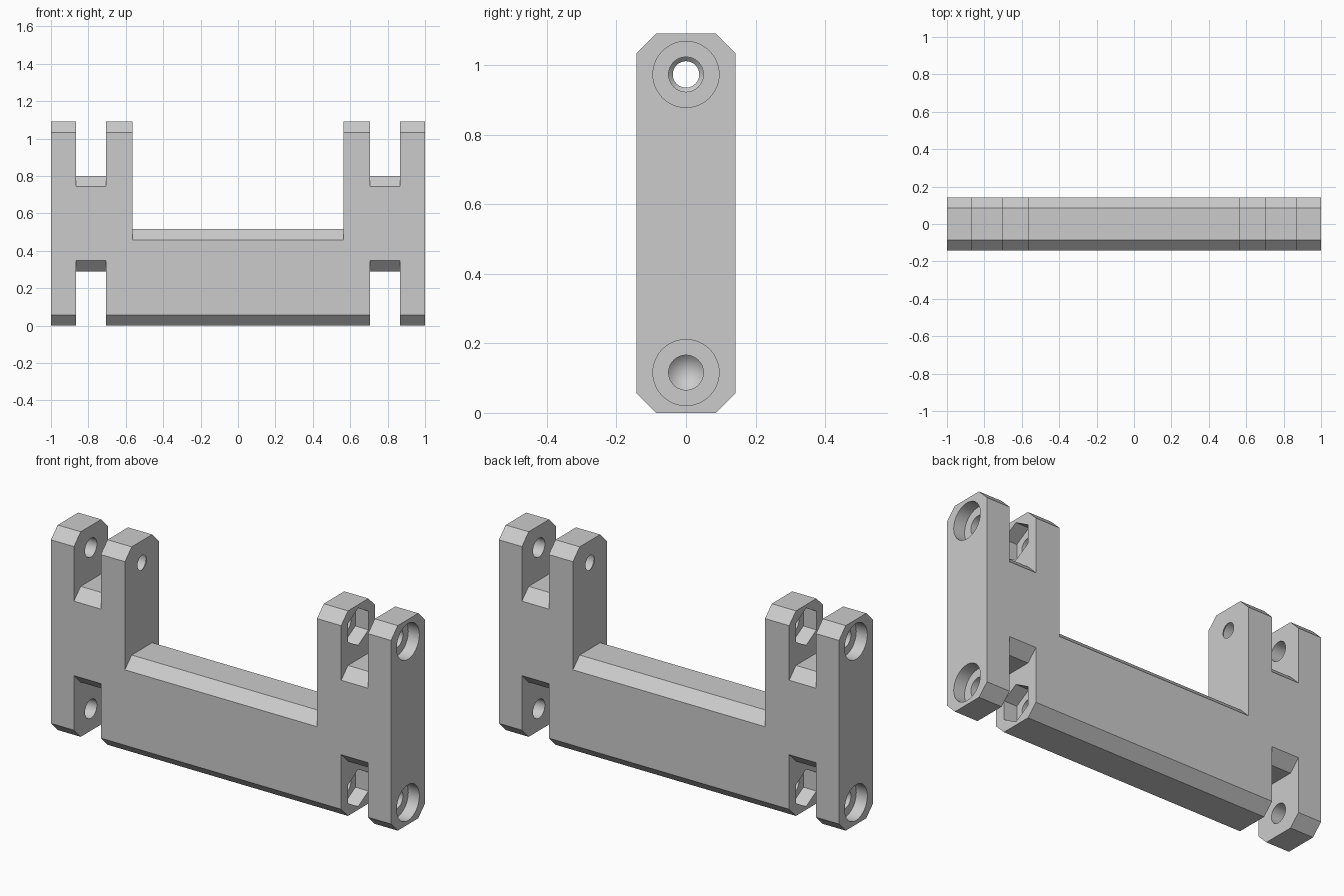
import bpy, bmesh, math

if "Cube" in bpy.data.objects:
    bpy.data.objects.remove(bpy.data.objects["Cube"], do_unlink=True)

HALF_Y, HEIGHT, BEVEL = 0.143, 1.09, 0.057
OUTER, SLOT_IN, BAR = 0.865, 0.707, 0.565      # prong edges along x
BOLT_HEIGHTS = (0.116, 0.973)


def new_object(name, bm):
    bmesh.ops.recalc_face_normals(bm, faces=bm.faces)
    mesh = bpy.data.meshes.new(name)
    bm.to_mesh(mesh)
    bm.free()
    obj = bpy.data.objects.new(name, mesh)
    bpy.context.collection.objects.link(obj)
    return obj


def prism(name, section, x0, x1):
    """Extrude a (y, z) section along x."""
    bm = bmesh.new()
    face = bm.faces.new([bm.verts.new((x0, y, z)) for y, z in section])
    ext = bmesh.ops.extrude_face_region(bm, geom=[face])
    verts = [v for v in ext["geom"] if isinstance(v, bmesh.types.BMVert)]
    bmesh.ops.translate(bm, verts=verts, vec=(x1 - x0, 0, 0))
    return new_object(name, bm)


def lathe(name, profile, z, side, steps=48):
    """Revolve an (x, radius) profile around a line parallel to x."""
    bm = bmesh.new()
    verts = [bm.verts.new((side * x, 0, z + r)) for x, r in profile]
    edges = [bm.edges.new(pair) for pair in zip(verts, verts[1:])]
    bmesh.ops.spin(bm, geom=verts + edges, cent=(0, 0, z), axis=(1, 0, 0),
                   angle=math.tau, steps=steps)
    bmesh.ops.remove_doubles(bm, verts=bm.verts, dist=1e-5)
    return new_object(name, bm)


def notch(name, x0, x1, floor, direction):
    """Cutter that leaves a bevelled edge at the given height."""
    flat, wide = HALF_Y - BEVEL, HALF_Y + 0.1
    low = floor - direction * (wide - flat)
    far = floor + direction * 1.5
    section = [(-wide, far), (-wide, low), (-flat, floor),
               (flat, floor), (wide, low), (wide, far)]
    return prism(name, section, x0, x1)


# Bevelled slab
flat = HALF_Y - BEVEL
body = prism("hinge_bracket", [
    (-flat, 0), (flat, 0), (HALF_Y, BEVEL), (HALF_Y, HEIGHT - BEVEL),
    (flat, HEIGHT), (-flat, HEIGHT), (-HALF_Y, HEIGHT - BEVEL),
    (-HALF_Y, BEVEL)], -1, 1)

# Central gap and fork slots
cutters = [notch("gap_cutter", -BAR, BAR, 0.515, 1)]
for side in (-1, 1):
    x0, x1 = sorted((side * SLOT_IN, side * OUTER))
    cutters.append(notch("upper_slot_cutter", x0, x1, 0.80, 1))
    cutters.append(notch("lower_slot_cutter", x0, x1, 0.29, -1))

# Bolt holes with counterbore and pointed end, plus nut pockets
bolt = [(1.1, 0), (1.1, 0.095), (0.935, 0.095), (0.935, 0.05),
        (0.577, 0.05), (0.527, 0)]
for side in (-1, 1):
    for z in BOLT_HEIGHTS:
        cutters.append(lathe("bolt_cutter", bolt, z, side))
        hexagon = [(0.099 * math.sin(i * math.pi / 3),
                    z + 0.099 * math.cos(i * math.pi / 3)) for i in range(6)]
        cutters.append(prism("nut_cutter", hexagon, side * 0.63, side * 0.76))

bpy.context.view_layer.objects.active = body
for cutter in cutters:
    mod = body.modifiers.new("cut", "BOOLEAN")
    mod.operation, mod.solver, mod.object = "DIFFERENCE", "EXACT", cutter
    bpy.ops.object.modifier_apply(modifier=mod.name)
    bpy.data.objects.remove(cutter, do_unlink=True)

# Plain grey finish
grey = bpy.data.materials.new("light grey")
grey.use_nodes = True
colour = (0.6, 0.6, 0.6, 1)
grey.diffuse_color = colour
grey.node_tree.nodes["Principled BSDF"].inputs["Base Color"].default_value = colour
body.data.materials.clear()
body.data.materials.append(grey)

bpy.ops.object.select_all(action="DESELECT")
body.select_set(True)
bpy.ops.object.shade_smooth_by_angle(angle=math.radians(25))
